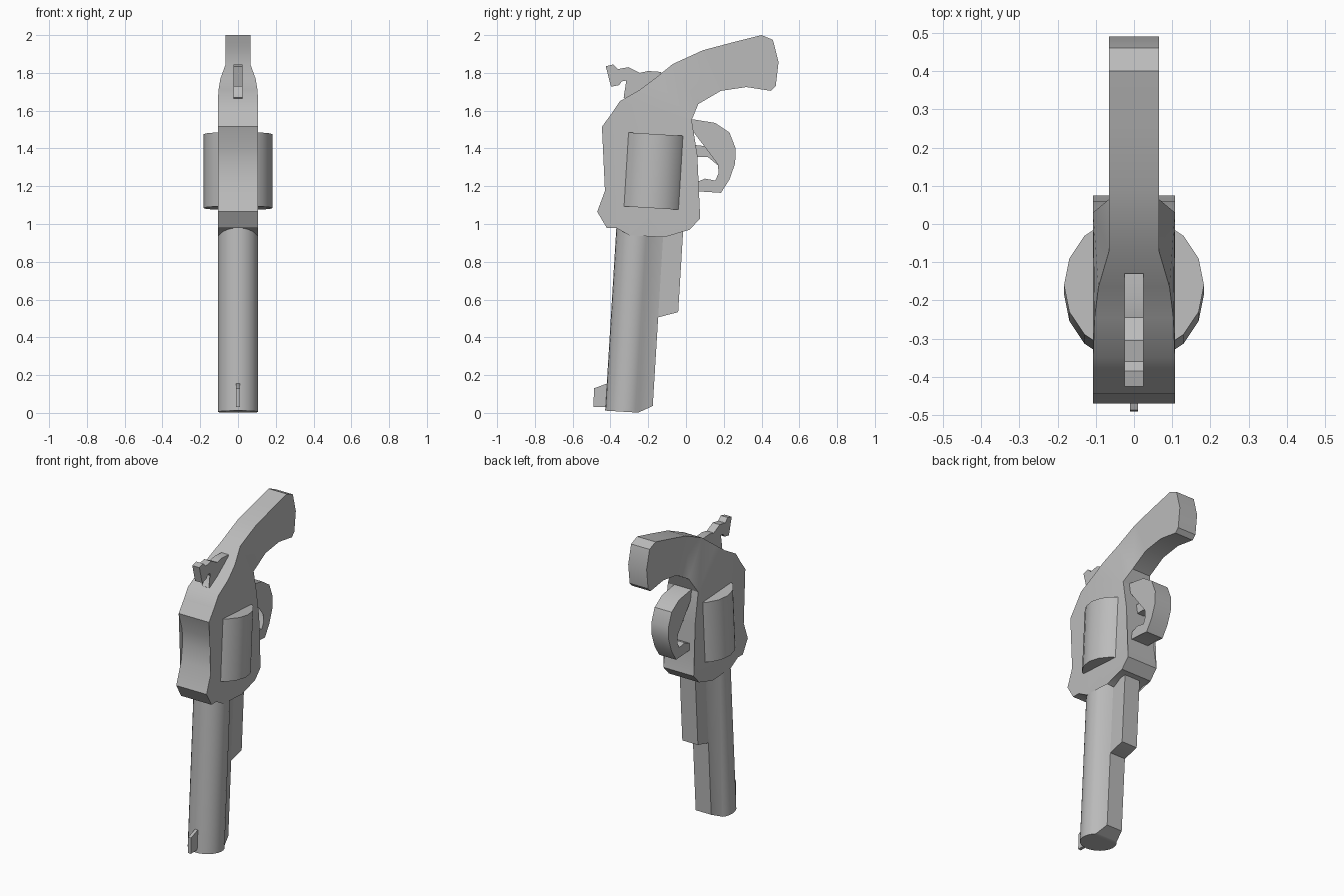
import bpy
import bmesh
from math import radians, sin, cos
from mathutils import Matrix, Vector

default = bpy.data.objects.get("Cube")
if default:
    bpy.data.objects.remove(default, do_unlink=True)

steel = bpy.data.materials.new("plain grey")
GREY = (0.5, 0.5, 0.5, 1)
steel.use_nodes = True
steel.diffuse_color = GREY
steel.node_tree.nodes["Principled BSDF"].inputs["Base Color"].default_value = GREY

# Barrel and drum share one slightly leaning axis
LEAN = Matrix.Rotation(radians(-3.5), 4, 'X')
BARREL = Matrix.Translation((0, -0.428, 0.012)) @ LEAN


def finish(name, bm, matrix=None):
    """Turn a bmesh into a smooth-by-angle object with the shared material."""
    if matrix:
        bm.transform(matrix)
    bmesh.ops.recalc_face_normals(bm, faces=bm.faces[:])
    mesh = bpy.data.meshes.new(name)
    bm.to_mesh(mesh)
    bm.free()
    mesh.materials.append(steel)
    obj = bpy.data.objects.new(name, mesh)
    bpy.context.collection.objects.link(obj)
    bpy.ops.object.select_all(action='DESELECT')
    obj.select_set(True)
    bpy.context.view_layer.objects.active = obj
    bpy.ops.object.shade_smooth_by_angle(angle=radians(30))
    return obj


def slab(name, outline, widths, patches=None, matrix=None):
    """Extrude a side outline (y, z) across x; widths are half thicknesses.
    patches optionally splits each side into several index groups."""
    bm = bmesh.new()
    count = len(outline)
    if not isinstance(widths, list):
        widths = [widths] * count
    sides = [[bm.verts.new((s * w, y, z)) for (y, z), w in zip(outline, widths)]
             for s in (-1, 1)]
    for i in range(count):
        j = (i + 1) % count
        bm.faces.new((sides[0][i], sides[0][j], sides[1][j], sides[1][i]))
    caps = [bm.faces.new([side[i] for i in patch])
            for side in sides for patch in (patches or [range(count)])]
    bmesh.ops.triangulate(bm, faces=caps)
    return finish(name, bm, matrix)


# Frame with tapered shoulder and curved grip
body = [(-.35, 1.65), (-.39, 1.59), (-.445, 1.515), (-.41, 1.4), (-.405, 1.31),
        (-.42, 1.2), (-.47, 1.065), (-.42, .98), (-.37, .98), (-.3, .94),
        (-.2, 1.04), (-.115, .93), (-.055, .965), (.02, .97), (.075, 1.03),
        (.05, 1.18), (.06, 1.365), (.03, 1.55)]
grip = [(.065, 1.635), (.185, 1.705), (.32, 1.725), (.45, 1.705), (.475, 1.73),
        (.49, 1.857), (.46, 1.975), (.4, 2), (.26, 1.965), (.09, 1.92),
        (-.07, 1.847)]
shoulder = [(-.165, 1.77), (-.245, 1.71)]
b, g = len(body), len(body) + len(grip)
slab("frame_and_grip", body + grip + shoulder,
     [.107] * b + [.065] * len(grip) + [.093, .103],
     [range(b), range(b, g), [b - 1, b, g - 1, g, g + 1, 0]])

# Drum showing through both sides of the frame
bm = bmesh.new()
bmesh.ops.create_cone(bm, cap_ends=True, segments=16, radius1=.183,
                      radius2=.183, depth=.392)
finish("drum", bm, Matrix.Translation((0, -.172, 1.28)) @ LEAN)

# Barrel: round front blending into a narrow flat back, muzzle cut at a slant
R = .107
section = [(R * cos(radians(a)), R - R * sin(radians(a)))
           for a in range(-45, 226, 15)]
section += [(-.055, .25), (.055, .25)]
bm = bmesh.new()
base = bm.faces.new([bm.verts.new((x, y, 0)) for x, y in section])
top = bmesh.ops.extrude_face_region(bm, geom=[base])["geom"]
bmesh.ops.translate(bm, vec=(0, 0, 1.06),
                    verts=[v for v in top if isinstance(v, bmesh.types.BMVert)])
cut = bmesh.ops.bisect_plane(bm, geom=bm.verts[:] + bm.edges[:] + bm.faces[:],
                             plane_co=Vector((0, .175, 0)),
                             plane_no=Vector((0, .04, -.075)), clear_outer=True)
bmesh.ops.contextual_create(
    bm, geom=[e for e in cut["geom_cut"] if isinstance(e, bmesh.types.BMEdge)])
bmesh.ops.holes_fill(bm, edges=[e for e in bm.edges if e.is_boundary], sides=0)
finish("barrel", bm, BARREL)

# Deeper lug under the rear half of the barrel
slab("barrel_lug", [(.2, .51), (.25, .51), (.354, .544), (.354, 1.03), (.2, 1.03)],
     .055, matrix=BARREL)

# Front sight blade
slab("front_sight", [(-.49, .03), (-.487, .13), (-.42, .155), (-.38, .155),
                     (-.38, .03)], .01)

# Hammer with hooked underside
slab("hammer", [(-.425, 1.835), (-.385, 1.845), (-.36, 1.82), (-.305, 1.83),
                (-.245, 1.8), (-.2, 1.81), (-.13, 1.805), (-.15, 1.74),
                (-.3, 1.65), (-.33, 1.67), (-.305, 1.695), (-.295, 1.73),
                (-.31, 1.76), (-.34, 1.755), (-.355, 1.735), (-.397, 1.727)], .025)

# Trigger guard loop, outer then inner edge
slab("trigger_guard", [(.03, 1.555), (.155, 1.535), (.23, 1.485), (.263, 1.4),
                       (.26, 1.32), (.23, 1.235), (.185, 1.165), (.13, 1.175),
                       (.03, 1.175), (.04, 1.215), (.1, 1.24), (.155, 1.23),
                       (.18, 1.285), (.205, 1.365), (.19, 1.44), (.15, 1.475),
                       (.03, 1.5)], .06)

# Trigger
slab("trigger", [(.03, 1.42), (.12, 1.41), (.17, 1.36), (.17, 1.31),
                 (.115, 1.355), (.03, 1.355)], .025)
